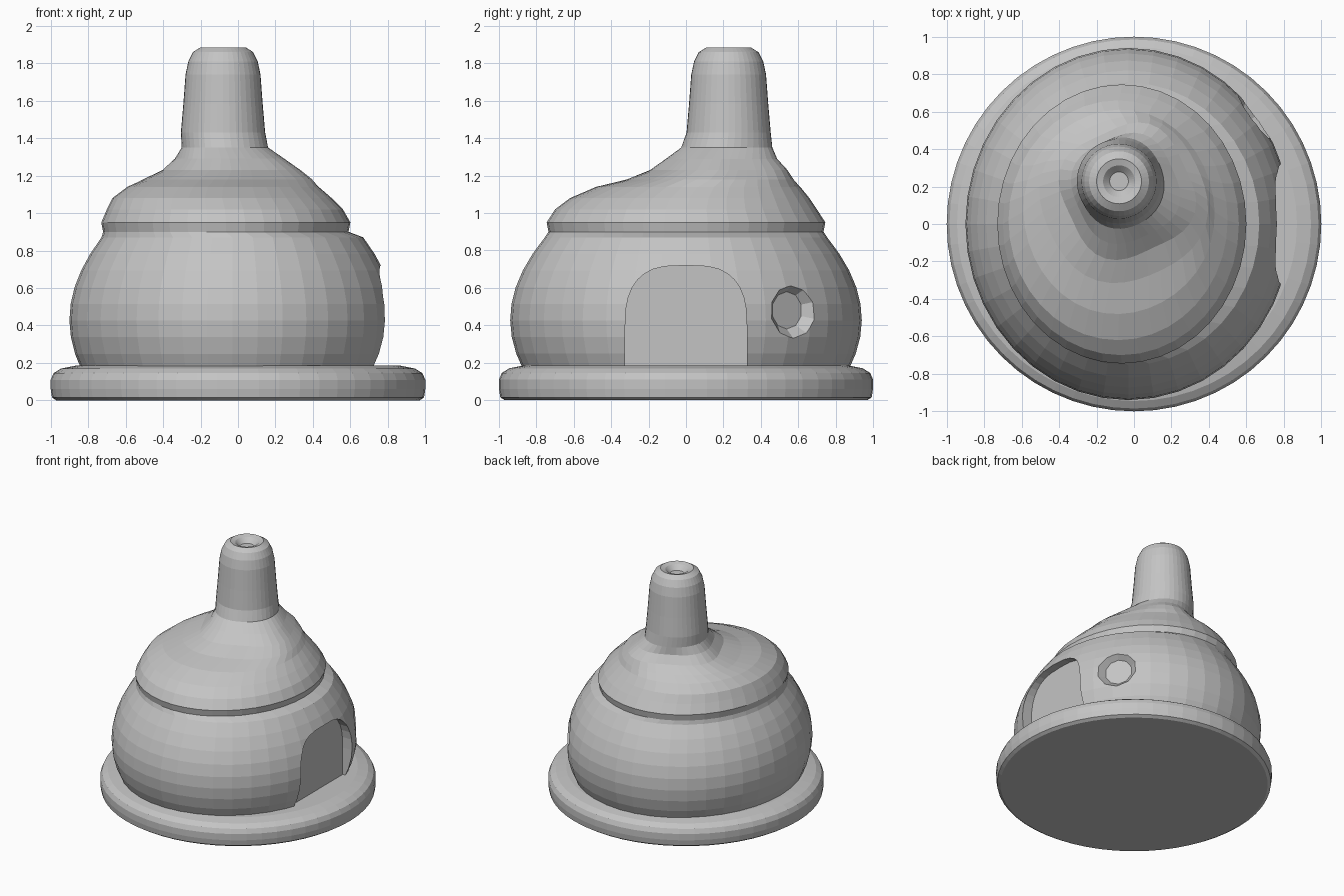
import bpy
import bmesh
from math import cos, sin, pi, radians
from mathutils import Matrix, Vector

default_cube = bpy.data.objects.get("Cube")
if default_cube:
    bpy.data.objects.remove(default_cube)

GREY = (0.55, 0.55, 0.55, 1)
clay = bpy.data.materials.new("grey clay")
clay.use_nodes = True
clay.diffuse_color = GREY
clay.node_tree.nodes["Principled BSDF"].inputs["Base Color"].default_value = GREY


def finish(name, bm):
    bmesh.ops.recalc_face_normals(bm, faces=bm.faces)
    mesh = bpy.data.meshes.new(name)
    bm.to_mesh(mesh)
    bm.free()
    mesh.materials.append(clay)
    obj = bpy.data.objects.new(name, mesh)
    bpy.context.collection.objects.link(obj)
    return obj


def loft(name, rings, segments, fold_at=None):
    """Closed skin through rings of (height, centre x, centre y, radius x, radius y)."""
    bm = bmesh.new()
    loops = []
    for height, centre_x, centre_y, radius_x, radius_y in rings:
        loop = []
        for i in range(segments):
            angle = 2 * pi * i / segments
            # Four radiating folds fade out above and below the fold height
            fold = 0
            if fold_at:
                fade = max(0, 1 - abs(height - fold_at) / .12)
                fold = .08 * fade * cos(4 * (angle - radians(70)))
            x = centre_x + radius_x * (1 + fold) * cos(angle)
            y = centre_y + radius_y * (1 + fold) * sin(angle)
            loop.append(bm.verts.new((x, y, height)))
        loops.append(loop)
    for low, high in zip(loops, loops[1:]):
        for i in range(segments):
            j = (i + 1) % segments
            bm.faces.new((low[i], low[j], high[j], high[i]))
    bm.faces.new(loops[0])
    bm.faces.new(loops[-1])
    return finish(name, bm)


def carve(target, cutter):
    cutter.hide_render = True
    modifier = target.modifiers.new("carve", 'BOOLEAN')
    modifier.operation = 'DIFFERENCE'
    modifier.solver = 'EXACT'
    modifier.object = cutter
    bpy.context.view_layer.objects.active = target
    bpy.ops.object.modifier_apply(modifier=modifier.name)
    bpy.data.objects.remove(cutter)


# Round base slab with a soft rim
rim = [(0, .97), (.015, .993), (.06, 1), (.11, 1), (.145, .985), (.17, .945), (.185, .87)]
loft("base_slab", [(height, 0, 0, radius, radius) for height, radius in rim], segments=56)

# Belly: an oval swelling below its widest height and closing in above it
belly = []
for step in range(9):
    height = .16 + .71 * step / 8
    swell = cos((height - .43) * 1.45)
    belly.append((height, -.03, 0, .87 * swell, .94 * swell))

# Rolled cap and sloping shoulder, drifting towards the chimney
shoulder = [
    (.9, -.065, 0, .655, .735),
    (.95, -.065, 0, .665, .745),
    (1.02, -.07, 0, .63, .7),
    (1.08, -.085, .02, .585, .64),
    (1.14, -.08, .065, .51, .545),
    (1.18, -.055, .13, .445, .44),
    (1.23, -.035, .175, .355, .355),
    (1.29, -.045, .19, .285, .29),
    (1.35, -.07, .218, .23, .243),
]

# Chimney with a rounded lip and a dimple in its top
spout = [(1.43, .225), (1.58, .212), (1.74, .2), (1.81, .185),
         (1.86, .16), (1.885, .12), (1.875, .085), (1.84, .05)]
chimney = [(height, -.08, .228, radius, radius) for height, radius in spout]

body = loft("domed_body", belly + shoulder + chimney, segments=40, fold_at=1.25)

# Recessed arched doorway on the left side
arch = [(.325, .1), (.325, .4)]
for step in range(1, 8):
    angle = pi / 2 * step / 8
    arch.append((.325 * cos(angle) ** .65, .4 + .32 * sin(angle) ** .8))
outline = arch + [(0, .72)] + [(-y, z) for y, z in reversed(arch)]
bm = bmesh.new()
panel = bm.faces.new([bm.verts.new((.7, y, z)) for y, z in outline])
extrusion = bmesh.ops.extrude_face_region(bm, geom=[panel])
outer_verts = [item for item in extrusion["geom"] if isinstance(item, bmesh.types.BMVert)]
bmesh.ops.translate(bm, vec=(.4, 0, 0), verts=outer_verts)
# Extrusion leaves the first panel in place only when it closes the solid
open_edges = [edge for edge in bm.edges if edge.is_boundary]
if open_edges:
    bmesh.ops.contextual_create(bm, geom=open_edges)
carve(body, finish("doorway_cutter", bm))

# Shallow round window beside the doorway
outward = Vector((.905, .656, 0)).normalized()
turn = outward.to_track_quat('Z', 'Y').to_matrix().to_4x4()
place = Matrix.Translation(Vector((.655, .58, .48)) + outward * .01) @ turn
bm = bmesh.new()
bmesh.ops.create_cone(bm, cap_ends=True, segments=10, radius1=.1, radius2=.235,
                      depth=.16, matrix=place)
carve(body, finish("window_cutter", bm))
